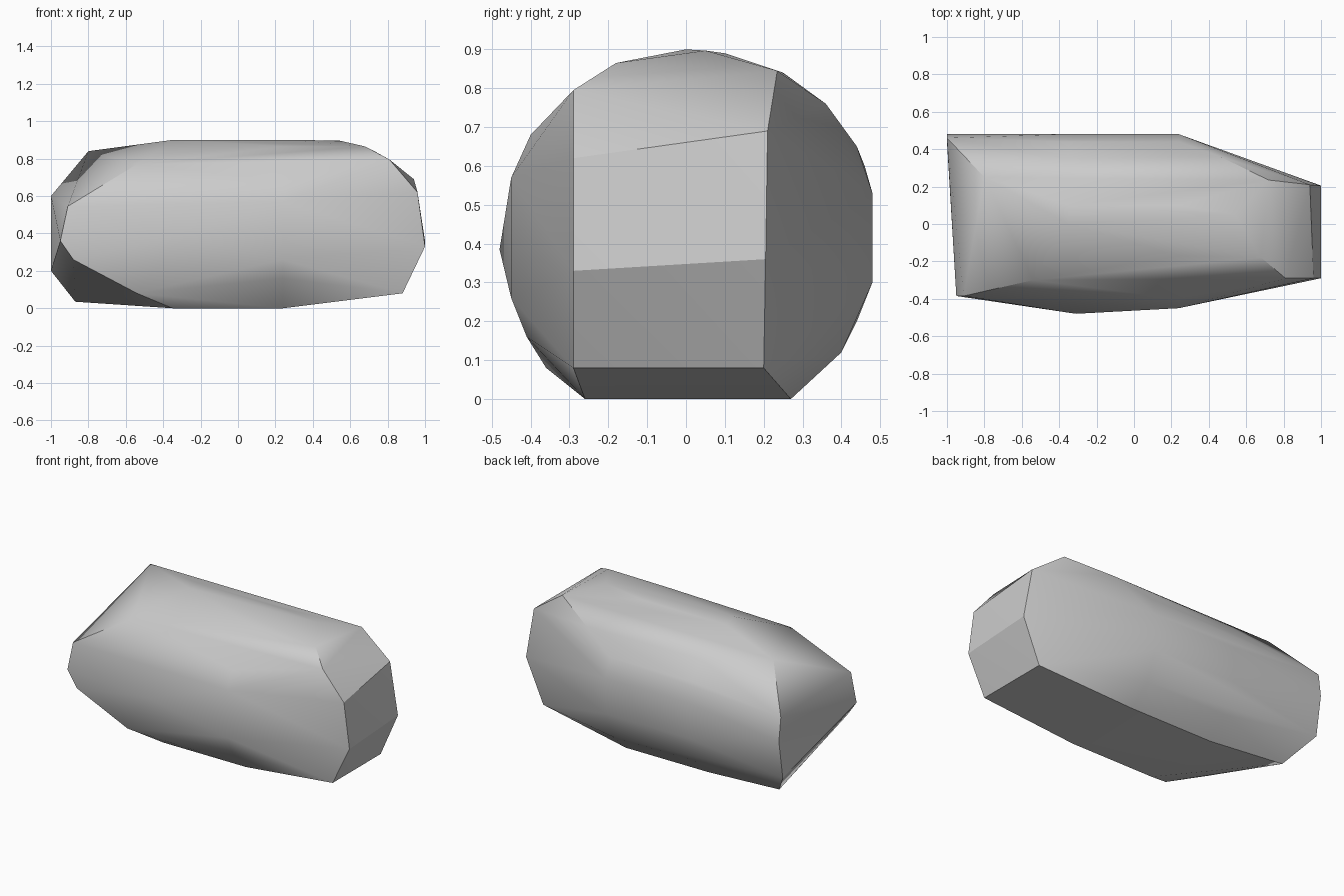
import bpy, bmesh, math

cube = bpy.data.objects.get("Cube")
if cube:
    bpy.data.objects.remove(cube, do_unlink=True)

stone = bpy.data.materials.new("stone_grey")
stone.use_nodes = True
grey = (0.6, 0.6, 0.6, 1.0)
stone.diffuse_color = grey
bsdf = next(n for n in stone.node_tree.nodes if n.type == 'BSDF_PRINCIPLED')
bsdf.inputs["Base Color"].default_value = grey
bsdf.inputs["Roughness"].default_value = 0.8

# Rounded body: (y, z) points shared by two stations along x
back_arc = [(0.27, 0), (0.40, 0.12), (0.48, 0.30), (0.48, 0.53),
            (0.44, 0.65), (0.35, 0.76), (0.23, 0.845), (0.10, 0.89), (0, 0.90)]
points = [(x, y, z) for x in (-0.35, 0.24) for y, z in back_arc]

# Front side of the body
points += [(0.24, -0.26, 0), (-0.35, -0.26, 0), (0.24, -0.41, 0.16),
           (0.24, -0.45, 0.26), (0.24, -0.45, 0.57), (0.24, -0.40, 0.68),
           (0.24, -0.17, 0.865), (-0.31, -0.48, 0.385),
           (-0.54, -0.30, 0.77), (-0.54, -0.36, 0.08)]

# Chiselled end at +x: front edge and back edge
points += [(0.88, -0.29, 0.08), (1.0, -0.29, 0.33), (0.96, -0.29, 0.62),
           (0.81, -0.29, 0.795), (0.68, -0.18, 0.865), (0.54, 0.05, 0.897)]
points += [(0.88, 0.20, 0.08), (1.0, 0.205, 0.36), (0.94, 0.21, 0.69),
           (0.72, 0.235, 0.845), (0.46, 0.36, 0.76)]

# Slanted end at -x
points += [(-1.0, 0.46, 0.60), (-1.0, 0.48, 0.45), (-1.0, 0.44, 0.20),
           (-0.87, 0.29, 0.035), (-0.80, 0.25, 0.84),
           (-0.95, -0.385, 0.36), (-0.91, -0.385, 0.545), (-0.88, -0.39, 0.26)]

# Wrap the points into a solid boulder
bm = bmesh.new()
for p in points:
    bm.verts.new(p)
hull = bmesh.ops.convex_hull(bm, input=bm.verts)
loose = [v for v in bm.verts if not v.link_faces]
bmesh.ops.delete(bm, geom=loose, context='VERTS')
bmesh.ops.dissolve_limit(bm, angle_limit=math.radians(1),
                         verts=bm.verts, edges=bm.edges)
bmesh.ops.recalc_face_normals(bm, faces=bm.faces)

mesh = bpy.data.meshes.new("boulder")
bm.to_mesh(mesh)
bm.free()
mesh.materials.append(stone)
boulder = bpy.data.objects.new("boulder", mesh)
bpy.context.collection.objects.link(boulder)

# Smooth body with crisp chiselled edges
bpy.ops.object.select_all(action='DESELECT')
boulder.select_set(True)
bpy.context.view_layer.objects.active = boulder
bpy.ops.object.shade_smooth_by_angle(angle=math.radians(30))
